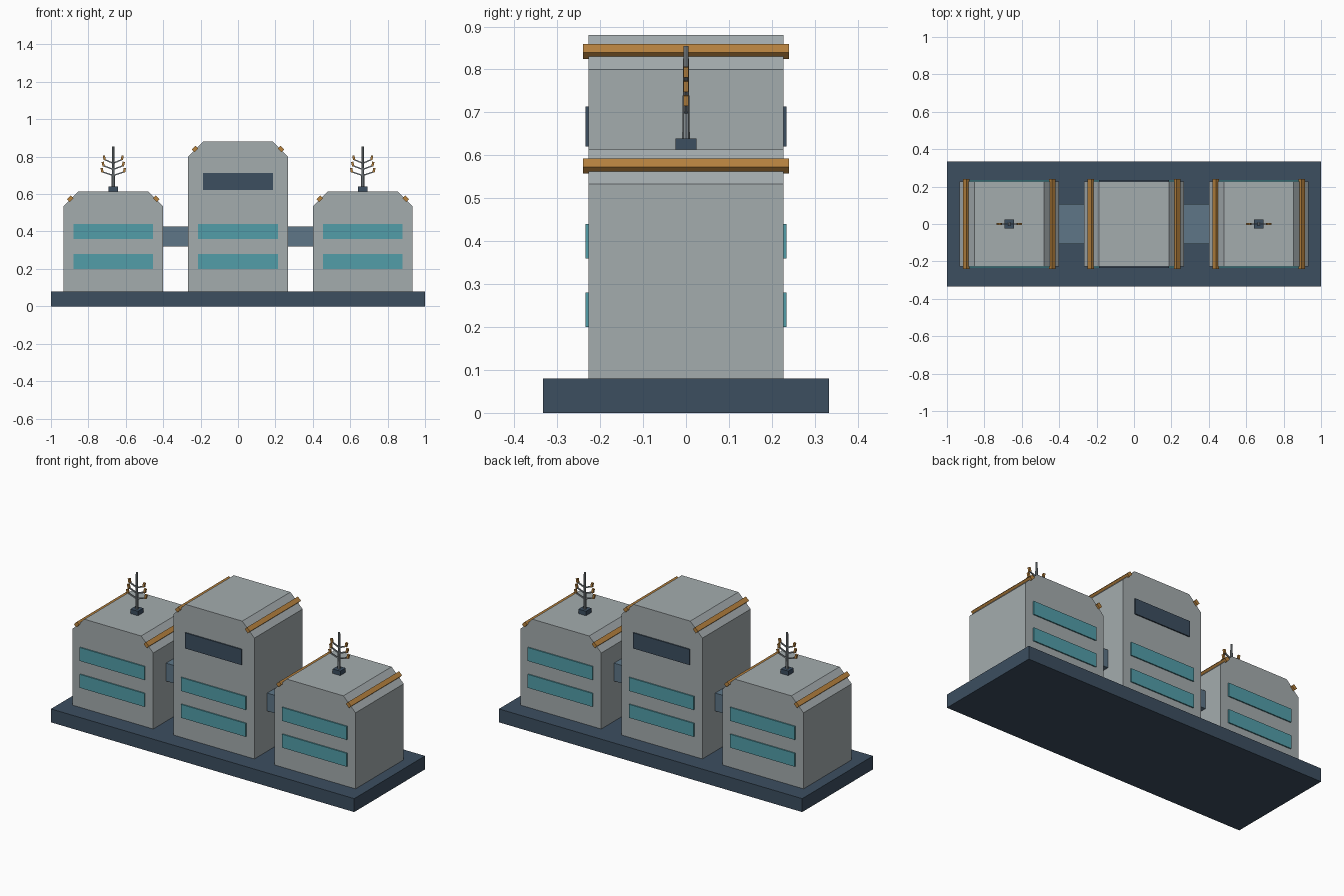
import bpy, bmesh
from math import radians, atan2, hypot
from mathutils import Matrix

if "Cube" in bpy.data.objects:
    bpy.data.objects.remove(bpy.data.objects["Cube"])


def material(name, *rgb):
    """Flat material from 0-255 display values, stored as linear."""
    lin = [((c / 255 + 0.055) / 1.055) ** 2.4 for c in rgb] + [1]
    m = bpy.data.materials.new(name)
    m.use_nodes = True
    m.diffuse_color = lin
    m.node_tree.nodes["Principled BSDF"].inputs["Base Color"].default_value = lin
    return m


WALL = material("pale_grey_wall", 164, 172, 174)
NAVY = material("dark_navy", 60, 78, 96)
TEAL = material("teal_glass", 82, 158, 169)
ORANGE = material("orange_trim", 184, 131, 63)
BRIDGE = material("slate_blue", 94, 118, 135)
METAL = material("grey_metal", 134, 142, 146)


def finish(name, bm, mat):
    bmesh.ops.recalc_face_normals(bm, faces=bm.faces)
    mesh = bpy.data.meshes.new(name)
    bm.to_mesh(mesh)
    bm.free()
    mesh.materials.append(mat)
    obj = bpy.data.objects.new(name, mesh)
    bpy.context.collection.objects.link(obj)
    return obj


def box(name, mat, centre, size, tilt=0):
    """Box turned by tilt radians about the y axis."""
    bm = bmesh.new()
    bmesh.ops.create_cube(bm, size=1, matrix=Matrix.Translation(centre)
                          @ Matrix.Rotation(tilt, 4, "Y") @ Matrix.Diagonal((*size, 1)))
    return finish(name, bm, mat)


FLOOR, HALF_W, HALF_D, BEVEL = 0.08, 0.267, 0.227, 0.08


def block(name, x, top):
    # Chamfered body, extruded front to back
    eave, inner = top - BEVEL, HALF_W - BEVEL
    profile = [(-HALF_W, FLOOR), (HALF_W, FLOOR), (HALF_W, eave),
               (inner, top), (-inner, top), (-HALF_W, eave)]
    bm = bmesh.new()
    face = bm.faces.new([bm.verts.new((x + px, -HALF_D, pz)) for px, pz in profile])
    ext = bmesh.ops.extrude_face_region(bm, geom=[face])
    verts = [v for v in ext["geom"] if isinstance(v, bmesh.types.BMVert)]
    bmesh.ops.translate(bm, verts=verts, vec=(0, 2 * HALF_D, 0))
    finish(name + "_body", bm, WALL)
    # Trim bars lying on both roof chamfers
    for side in (-1, 1):
        box(name + "_roof_trim", ORANGE, (x + side * 0.23, 0, top - 0.038),
            (0.028, 0.48, 0.021), side * radians(45))
    # Window bands on the front and back
    for y in (-HALF_D - 0.003, HALF_D + 0.003):
        for z in (0.24, 0.40):
            box(name + "_window_band", TEAL, (x, y, z), (0.427, 0.008, 0.08))


def antenna(name, x, z):
    box(name + "_foot", NAVY, (x, 0, z + 0.013), (0.05, 0.05, 0.027))
    bm = bmesh.new()
    bmesh.ops.create_cone(bm, cap_ends=True, segments=8, radius1=0.009, radius2=0.006,
                          depth=0.22, matrix=Matrix.Translation((x, 0, z + 0.132)))
    finish(name + "_mast", bm, METAL)
    # Three tiers of rising arms with orange tips
    for tier in range(3):
        reach, low = 0.06 - 0.006 * tier, z + 0.086 + 0.033 * tier
        rise = 0.02
        for side in (-1, 1):
            box(name + "_arm", METAL, (x + side * reach / 2, 0, low + rise / 2),
                (hypot(reach, rise), 0.007, 0.007), -side * atan2(rise, reach))
            box(name + "_arm_tip", ORANGE, (x + side * reach, 0, low + rise + 0.009),
                (0.012, 0.012, 0.024), side * radians(12))


# Ground slab
box("base_slab", NAVY, (0, 0, FLOOR / 2), (2, 0.667, FLOOR))

# Central tower with dark upper windows
block("centre_tower", 0, 0.88)
for y in (-HALF_D - 0.003, HALF_D + 0.003):
    box("tower_dark_window", NAVY, (0, y, 0.667), (0.373, 0.008, 0.093))

# Side wings, their antennas and the linking bridges
for label, s in (("left", 1), ("right", -1)):
    block(label + "_wing", s * 0.667, 0.613)
    antenna(label + "_antenna", s * 0.667, 0.613)
    box(label + "_bridge", BRIDGE, (s * 0.333, 0, 0.373), (0.14, 0.213, 0.107))
